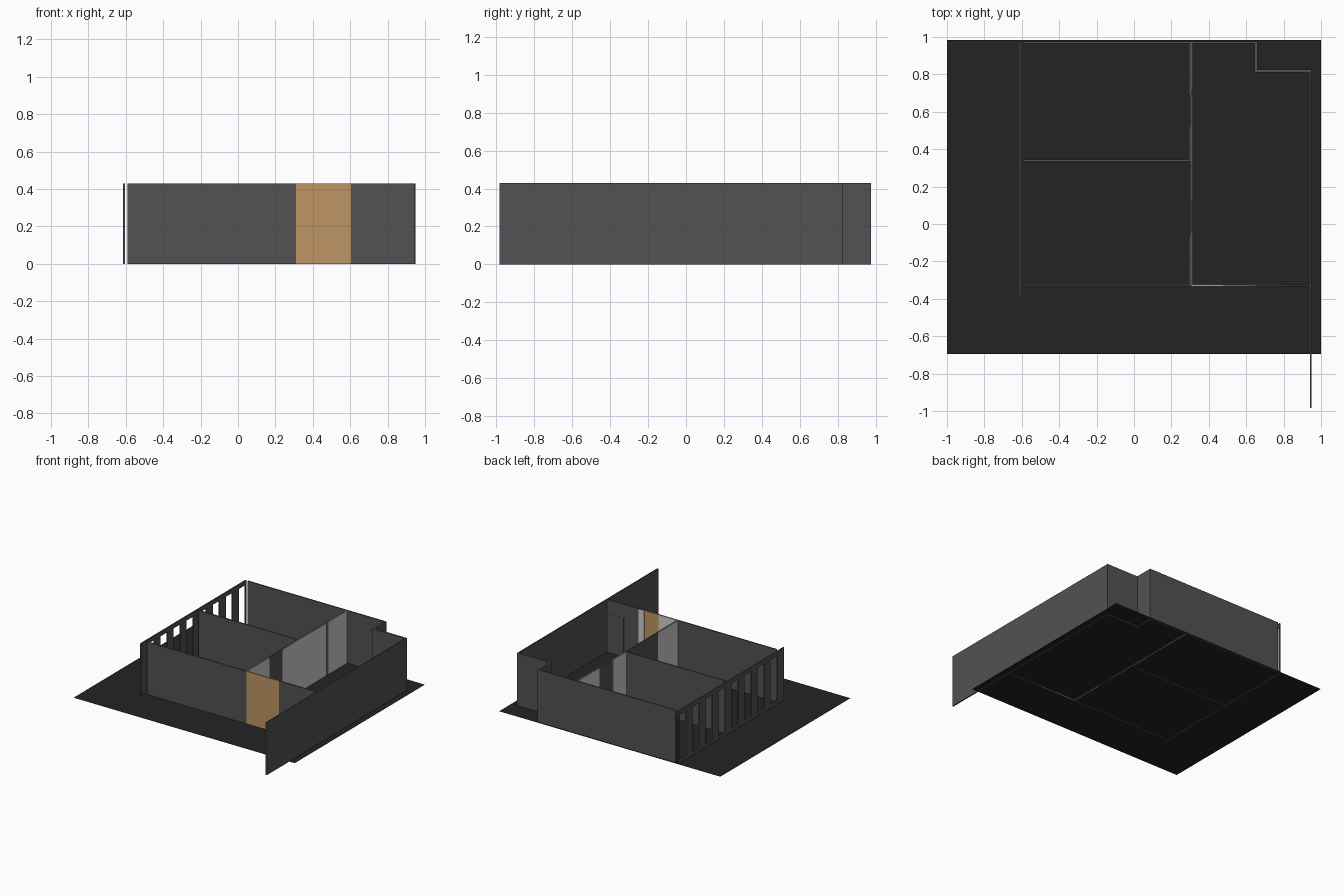
import bpy, bmesh

if "Cube" in bpy.data.objects:
    bpy.data.objects.remove(bpy.data.objects["Cube"])

H = 0.43      # wall height
T = 0.010     # wall thickness


def material(name, rgb):
    m = bpy.data.materials.new(name)
    m.diffuse_color = (*rgb, 1)
    m.use_nodes = True
    m.node_tree.nodes["Principled BSDF"].inputs["Base Color"].default_value = m.diffuse_color
    return m


DARK = material("dark grey wall", (0.085, 0.085, 0.085))
LIGHT = material("light grey plaster", (0.62, 0.62, 0.62))
WOOD = material("tan wood", (0.52, 0.30, 0.13))
FLOOR = material("black floor", (0.017, 0.017, 0.017))


def boxes(name, mat, spans):
    """One object made of boxes given as (x0, x1, y0, y1, z0, z1)."""
    bm = bmesh.new()
    for x0, x1, y0, y1, z0, z1 in spans:
        verts = bmesh.ops.create_cube(bm, size=1)["verts"]
        for v in verts:
            v.co.x = x1 if v.co.x > 0 else x0
            v.co.y = y1 if v.co.y > 0 else y0
            v.co.z = z1 if v.co.z > 0 else z0
    me = bpy.data.meshes.new(name)
    bm.to_mesh(me)
    bm.free()
    me.materials.append(mat)
    ob = bpy.data.objects.new(name, me)
    bpy.context.collection.objects.link(ob)
    return ob


def wall_x(name, x0, x1, y, mat=DARK, t=T, z0=0, z1=H):
    return boxes(name, mat, [(x0, x1, y - t / 2, y + t / 2, z0, z1)])


def wall_y(name, y0, y1, x, mat=DARK, t=T, z0=0, z1=H):
    return boxes(name, mat, [(x - t / 2, x + t / 2, y0, y1, z0, z1)])


# Floor slab: a single thin sheet
bm = bmesh.new()
bm.faces.new([bm.verts.new(p) for p in
              ((-1, -0.695, 0.001), (1, -0.695, 0.001), (1, 0.985, 0.001), (-1, 0.985, 0.001))])
me = bpy.data.meshes.new("floor")
bm.to_mesh(me)
bm.free()
me.materials.append(FLOOR)
bpy.context.collection.objects.link(bpy.data.objects.new("floor", me))

# Outer walls, with the stepped back right corner
wall_y("right_wall", -0.985, 0.825, 0.945)
wall_x("back_wall", -0.59, 0.65, 0.97)
wall_y("corner_step_side", 0.81, 0.975, 0.652, t=0.016)
wall_x("corner_step_back", 0.644, 0.95, 0.817, t=0.016)

# Front wall with the wooden panel
wall_x("front_wall_left", -0.59, 0.31, -0.33)
wall_x("front_wall_right", 0.605, 0.94, -0.33)
wall_x("front_wood_panel", 0.31, 0.605, -0.33, WOOD)
wall_x("front_door", 0.79, 0.94, -0.33, t=T + 0.003, z1=0.32)

# Plaster strips on the room side of the front wall
for i, (x0, x1) in enumerate(((0.31, 0.475), (0.605, 0.655))):
    wall_x(f"front_plaster_{i}", x0, x1, -0.324, LIGHT, t=0.002)

# Partitions between the rooms
wall_x("cross_partition", -0.59, 0.30, 0.34)
wall_y("long_partition", -0.335, 0.97, 0.305)

# Plaster on each side of the long partition, leaving the dark door leaves
for i, (y0, y1) in enumerate(((-0.325, -0.04), (0.13, 0.69), (0.715, 0.965))):
    wall_y(f"hall_plaster_{i}", y0, y1, 0.311, LIGHT, t=0.002)
for i, (y0, y1) in enumerate(((-0.325, -0.065), (0.345, 0.52), (0.69, 0.965))):
    wall_y(f"room_plaster_{i}", y0, y1, 0.299, LIGHT, t=0.002)

# Slotted screen on the left: rails and the posts between eight openings
x0, x1 = -0.615, -0.605
Z0, Z1 = 0.03, 0.395
spans = [(x0, x1, -0.39, 0.975, 0, Z0), (x0, x1, -0.39, 0.975, Z1, H)]
top = 0.975
for i in range(8):
    c = 0.917 - 0.168 * i
    spans.append((x0, x1, c + 0.043, top, Z0, Z1))
    top = c - 0.043
spans.append((x0, x1, -0.39, top, Z0, Z1))
boxes("slotted_screen", DARK, spans)
